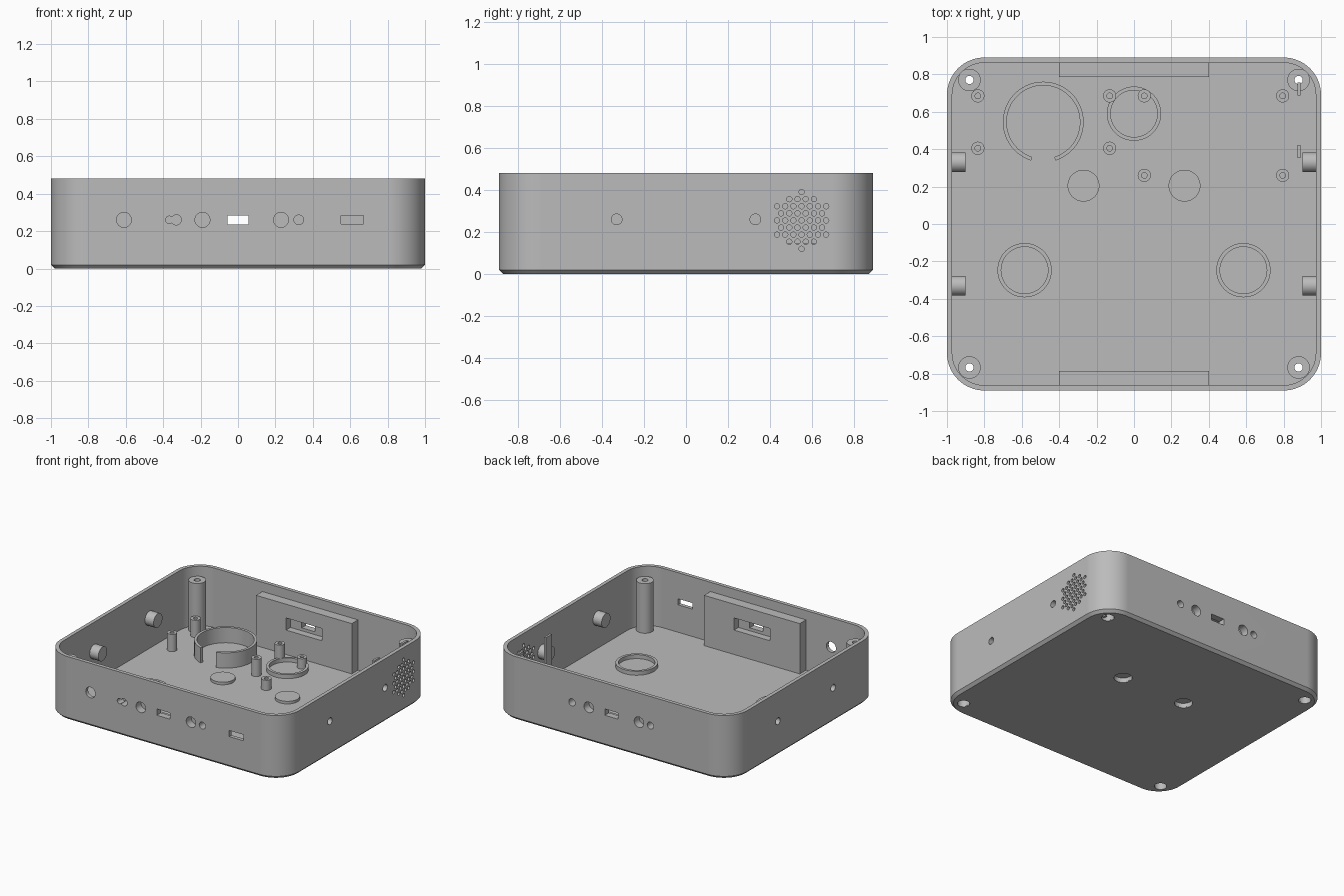
import bpy, bmesh, math
from mathutils import Matrix, Vector

cube = bpy.data.objects.get("Cube")
if cube:
    bpy.data.objects.remove(cube, do_unlink=True)

grey = bpy.data.materials.new("plain_grey")
grey.use_nodes = True
COLOUR = (0.5, 0.5, 0.5, 1)
grey.diffuse_color = COLOUR
grey.node_tree.nodes["Principled BSDF"].inputs["Base Color"].default_value = COLOUR

scene_items = bpy.context.scene.collection
cutters = bpy.data.collections.new("cutters")
scene_items.children.link(cutters)

HX, HY, H = 1.0, 0.89, 0.48      # outer half sizes and height
WALL, FLOOR, MID = 0.028, 0.03, 0.26


def make(name, bm, collection=scene_items):
    bmesh.ops.remove_doubles(bm, verts=bm.verts, dist=1e-5)
    bmesh.ops.recalc_face_normals(bm, faces=bm.faces)
    mesh = bpy.data.meshes.new(name)
    bm.to_mesh(mesh)
    bm.free()
    obj = bpy.data.objects.new(name, mesh)
    mesh.materials.append(grey)
    collection.objects.link(obj)
    obj.hide_render = collection is cutters
    return obj


def box(name, low, high, collection=scene_items):
    low, high = Vector(low), Vector(high)
    bm = bmesh.new()
    bmesh.ops.create_cube(bm, size=1)
    bmesh.ops.scale(bm, vec=high - low, verts=bm.verts)
    bmesh.ops.translate(bm, vec=(low + high) / 2, verts=bm.verts)
    return make(name, bm, collection)


def drill(start, end, r, sides=32):
    """Round cutter between two points."""
    start, end = Vector(start), Vector(end)
    axis = end - start
    bm = bmesh.new()
    bmesh.ops.create_cone(bm, cap_ends=True, segments=sides, radius1=r, radius2=r, depth=axis.length)
    turn = Vector((0, 0, 1)).rotation_difference(axis).to_matrix().to_4x4()
    bm.transform(Matrix.Translation((start + end) / 2) @ turn)
    return make("drill", bm, cutters)


def lathe(name, profile, matrix, closed=True, gap=0):
    """Spin a (radius, height) profile; gap leaves an opening towards -y."""
    bm = bmesh.new()
    start = -math.pi / 2 + gap / 2
    vs = [bm.verts.new((r * math.cos(start), r * math.sin(start), z)) for r, z in profile]
    edges = [bm.edges.new(p) for p in zip(vs, vs[1:])]
    if closed:
        edges.append(bm.edges.new((vs[-1], vs[0])))
    bmesh.ops.spin(bm, geom=vs + edges, cent=(0, 0, 0), axis=(0, 0, 1),
                   angle=math.tau - gap, steps=48, use_merge=not gap)
    bmesh.ops.remove_doubles(bm, verts=bm.verts, dist=1e-5)
    if gap:
        bmesh.ops.holes_fill(bm, edges=[e for e in bm.edges if e.is_boundary], sides=4)
    bm.transform(matrix)
    return make(name, bm)


def tube(name, x, y, r_out, r_in, top, gap=0):
    base = FLOOR - 0.01
    ring = [(r_in, base), (r_out, base), (r_out, top), (r_in, top)]
    return lathe(name, ring, Matrix.Translation((x, y, 0)), gap=gap)


def cup(name, matrix, r_out, r_in, top, depth):
    """Solid-ended stub with a blind hole from outside the case."""
    lip = 0.006
    profile = [(0, top), (r_out, top), (r_out, lip), (r_in, lip), (r_in, depth), (0, depth)]
    return lathe(name, profile, matrix, closed=False)


def rounded_loop(bm, inset, z, steps=16):
    r = 0.2 - inset
    points = []
    for i, (sx, sy) in enumerate([(1, 1), (-1, 1), (-1, -1), (1, -1)]):
        for k in range(steps + 1):
            a = math.pi / 2 * (i + k / steps)
            points.append(bm.verts.new((sx * (HX - 0.2) + r * math.cos(a),
                                        sy * (HY - 0.2) + r * math.sin(a), z)))
    return points


# Open tray with a bevelled bottom edge
bm = bmesh.new()
loops = [rounded_loop(bm, i, z) for i, z in
         [(0.02, 0), (0, 0.02), (0, H), (WALL, H), (WALL, FLOOR)]]
for a, b in zip(loops, loops[1:]):
    for k in range(len(a)):
        n = (k + 1) % len(a)
        bm.faces.new((a[k], a[n], b[n], b[k]))
bm.faces.new(loops[0])
bm.faces.new(loops[-1])
case = make("case", bm)

# Connector blocks, with matching openings turned to front and back
blocks = []
for name, s in (("front_block", 1), ("back_block", -1)):
    def pt(x, y, z):
        return (s * x, s * y, z)

    def span(name, x, y0, y1, hx, hz, z=MID, where=cutters):
        ends = sorted((s * y0, s * y1))
        return box(name, (s * x - hx, ends[0], z - hz), (s * x + hx, ends[1], z + hz), where)

    blocks.append(span(name, 0, -0.88, -0.787, 0.4, 0.195, 0.215, scene_items))
    span("slot_cut", 0, -1, -0.7, 0.056, 0.024)
    span("pocket_cut", 0, -0.84, -0.7, 0.15, 0.046)
    holes = [(-0.33, 0.027), (-0.19, 0.04), (0.23, 0.04), (0.325, 0.026)]
    if s == 1:
        holes += [(-0.61, 0.04), (-0.367, 0.02)]
        span("side_slot_cut", 0.61, -1, -0.8, 0.06, 0.023)
    for x, r in holes:
        drill(pt(x, -1, MID), pt(x, -0.83, MID), r)

# Side bosses with screw holes
for s, side in ((1, "left"), (-1, "right")):
    for y, end in ((0.33, "back"), (-0.33, "front")):
        drill((s * 0.95, y, MID), (s * 1.05, y, MID), 0.026)
        place = Matrix.Translation((s * HX, y, MID)) @ Matrix.Rotation(-s * math.pi / 2, 4, "Y")
        cup(f"{side}_{end}_boss", place, 0.053, 0.0255, 0.1, 0.08)

# Speaker grille: hexagonal grid of holes inside a circle
pitch = 0.039
for row in range(-4, 5):
    for col in range(-5, 5):
        dy = (col + 0.5 * (row % 2)) * pitch
        dz = row * pitch * 0.866
        if math.hypot(dy, dz) < 0.138:
            drill((0.95, 0.55 + dy, 0.255 + dz), (1.05, 0.55 + dy, 0.255 + dz), 0.0125, 20)

# Speaker guide plates
for name, y in (("front_speaker_guide", 0.388), ("back_speaker_guide", 0.722)):
    box(name, (0.874, y - 0.034, FLOOR - 0.01), (0.89, y + 0.034, 0.425))

# Corner screw posts with countersunk holes
post = [(0.022, 0.405), (0.06, 0.405), (0.06, 0.006), (0.0425, 0.006), (0.0425, 0.055), (0.022, 0.055)]
for x in (-0.88, 0.88):
    for y in (-0.767, 0.77):
        drill((x, y, -0.05), (x, y, 0.1), 0.043)
        lathe("corner_post", post, Matrix.Translation((x, y, 0)))

# Blind pockets in the floor
for x in (-0.27, 0.27):
    drill((x, 0.205, -0.05), (x, 0.205, 0.1), 0.0625)
    cup("floor_pocket", Matrix.Translation((x, 0.205, 0)), 0.085, 0.062, 0.05, 0.035)

# Board standoffs in two sets of four
for xs, ys, top in (((-0.835, -0.13), (0.405, 0.685), 0.16),
                    ((0.055, 0.795), (0.26, 0.685), 0.107)):
    for x in xs:
        for y in ys:
            tube("standoff", x, y, 0.035, 0.015, top)

# Locating rings
tube("split_ring", -0.485, 0.545, 0.216, 0.196, 0.145, gap=math.radians(35))
for x, y in ((0, 0.59), (-0.585, -0.247), (0.585, -0.247)):
    tube("low_ring", x, y, 0.145, 0.125, 0.06)

# Cut the openings, then drop the cutters
for obj in [case] + blocks:
    mod = obj.modifiers.new("openings", "BOOLEAN")
    mod.operation = "DIFFERENCE"
    mod.solver = "EXACT"
    mod.operand_type = "COLLECTION"
    mod.collection = cutters
bpy.context.view_layer.update()
graph = bpy.context.evaluated_depsgraph_get()
cut = [(o, bpy.data.meshes.new_from_object(o.evaluated_get(graph))) for o in [case] + blocks]
for obj, mesh in cut:
    obj.modifiers.clear()
    obj.data = mesh
    mesh.materials.clear()
    mesh.materials.append(grey)
for obj in list(cutters.objects):
    bpy.data.objects.remove(obj, do_unlink=True)
bpy.data.collections.remove(cutters)

# Smooth curved walls, keep hard edges
bpy.ops.object.select_all(action="DESELECT")
for obj in scene_items.objects:
    if obj.type == "MESH" and grey.name in obj.data.materials:
        obj.select_set(True)
        bpy.context.view_layer.objects.active = obj
bpy.ops.object.shade_smooth_by_angle(angle=math.radians(30))
case.modifiers.new("even_shading", "WEIGHTED_NORMAL").keep_sharp = True
